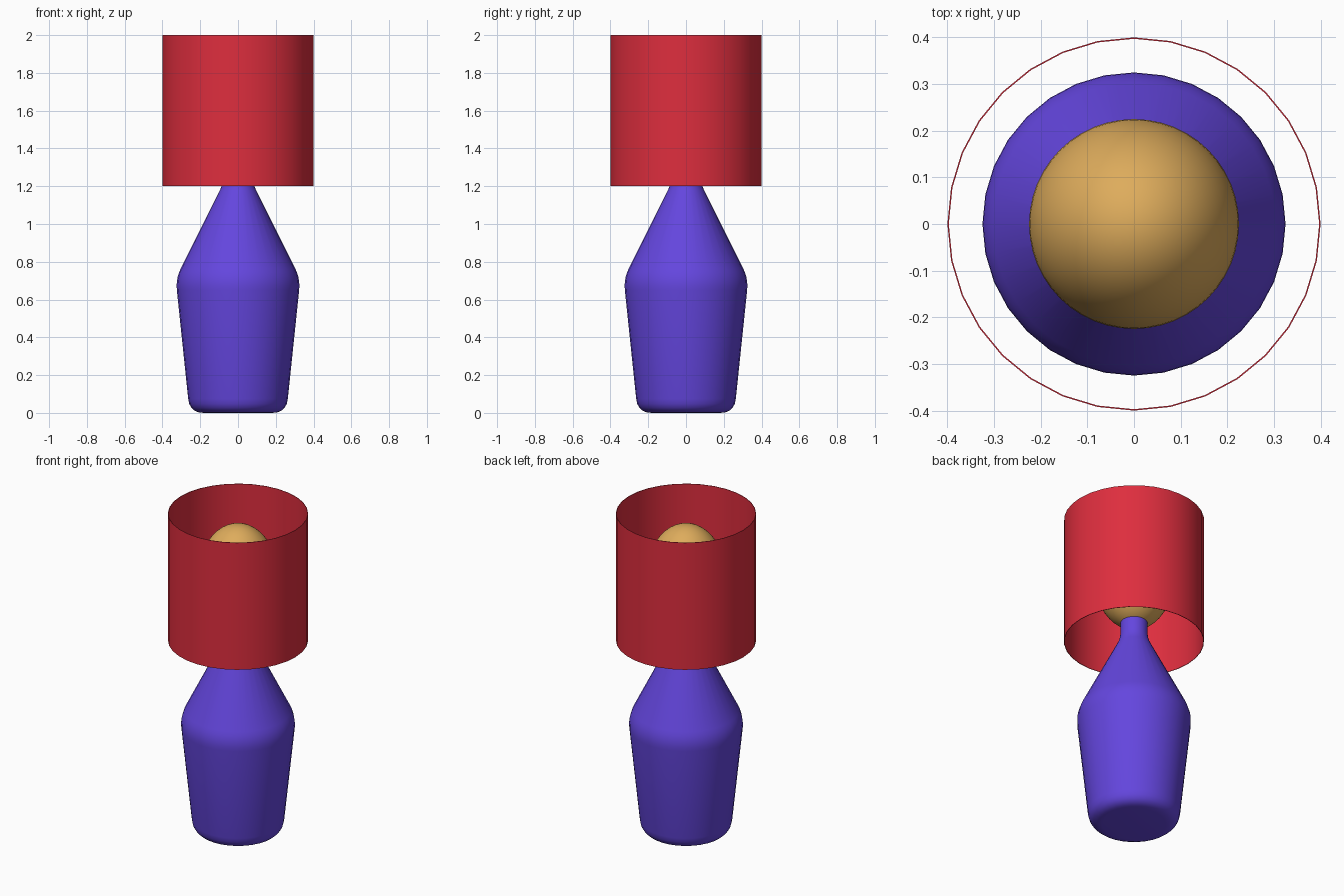
import bpy, bmesh, math
from mathutils import Vector

if "Cube" in bpy.data.objects:
    bpy.data.objects.remove(bpy.data.objects["Cube"])

SIDES = 32


def finish(obj, name, color, angle=40):
    obj.name = name
    mat = bpy.data.materials.new(name + "_color")
    mat.diffuse_color = (*color, 1)
    mat.use_nodes = True
    mat.node_tree.nodes["Principled BSDF"].inputs["Base Color"].default_value = mat.diffuse_color
    obj.data.materials.append(mat)
    bpy.ops.object.select_all(action='DESELECT')
    obj.select_set(True)
    bpy.context.view_layer.objects.active = obj
    bpy.ops.object.shade_smooth_by_angle(angle=math.radians(angle))


def fillet(points, steps=5):
    """Round each (r, z, size) corner with a short quadratic curve."""
    out = []
    for i, (r, z, size) in enumerate(points):
        p = Vector((r, z))
        if size == 0:
            out.append(p)
            continue
        a = p + (Vector(points[i - 1][:2]) - p).normalized() * size
        b = p + (Vector(points[i + 1][:2]) - p).normalized() * size
        for k in range(steps + 1):
            t = k / steps
            out.append(a * (1 - t) ** 2 + p * 2 * t * (1 - t) + b * t * t)
    return out


def lathe(profile):
    bm = bmesh.new()
    verts = [bm.verts.new((p.x, 0, p.y)) for p in profile]
    edges = [bm.edges.new(pair) for pair in zip(verts, verts[1:])]
    bmesh.ops.spin(bm, geom=verts + edges, cent=(0, 0, 0), axis=(0, 0, 1),
                   angle=math.tau, steps=SIDES)
    bmesh.ops.remove_doubles(bm, verts=bm.verts, dist=1e-4)
    bmesh.ops.recalc_face_normals(bm, faces=bm.faces)
    mesh = bpy.data.meshes.new("lathe")
    bm.to_mesh(mesh)
    bm.free()
    obj = bpy.data.objects.new("lathe", mesh)
    bpy.context.collection.objects.link(obj)
    return obj


# Bottle-shaped base with rounded foot, shoulder and narrow neck
base = lathe(fillet([(0, 0, 0), (0.256, 0, 0.075), (0.33, 0.71, 0.06),
                     (0.078, 1.215, 0.04), (0.078, 1.33, 0.012), (0, 1.33, 0)]))
finish(base, "lamp_base", (0.127, 0.061, 0.73))

# Open drum shade with a very thin wall
wall = [Vector(p) for p in ((0.4, 1.2), (0.4, 2), (0.397, 2), (0.397, 1.2), (0.4, 1.2))]
finish(lathe(wall), "lamp_shade", (0.73, 0.027, 0.048))

# Tall oval bulb resting on the neck
bpy.ops.mesh.primitive_uv_sphere_add(segments=48, ring_count=24, radius=1,
                                     location=(0, 0, 1.612))
bulb = bpy.context.object
bulb.scale = (0.225, 0.225, 0.31)
bpy.ops.object.transform_apply(location=False, rotation=False, scale=True)
finish(bulb, "bulb", (0.73, 0.413, 0.107))
